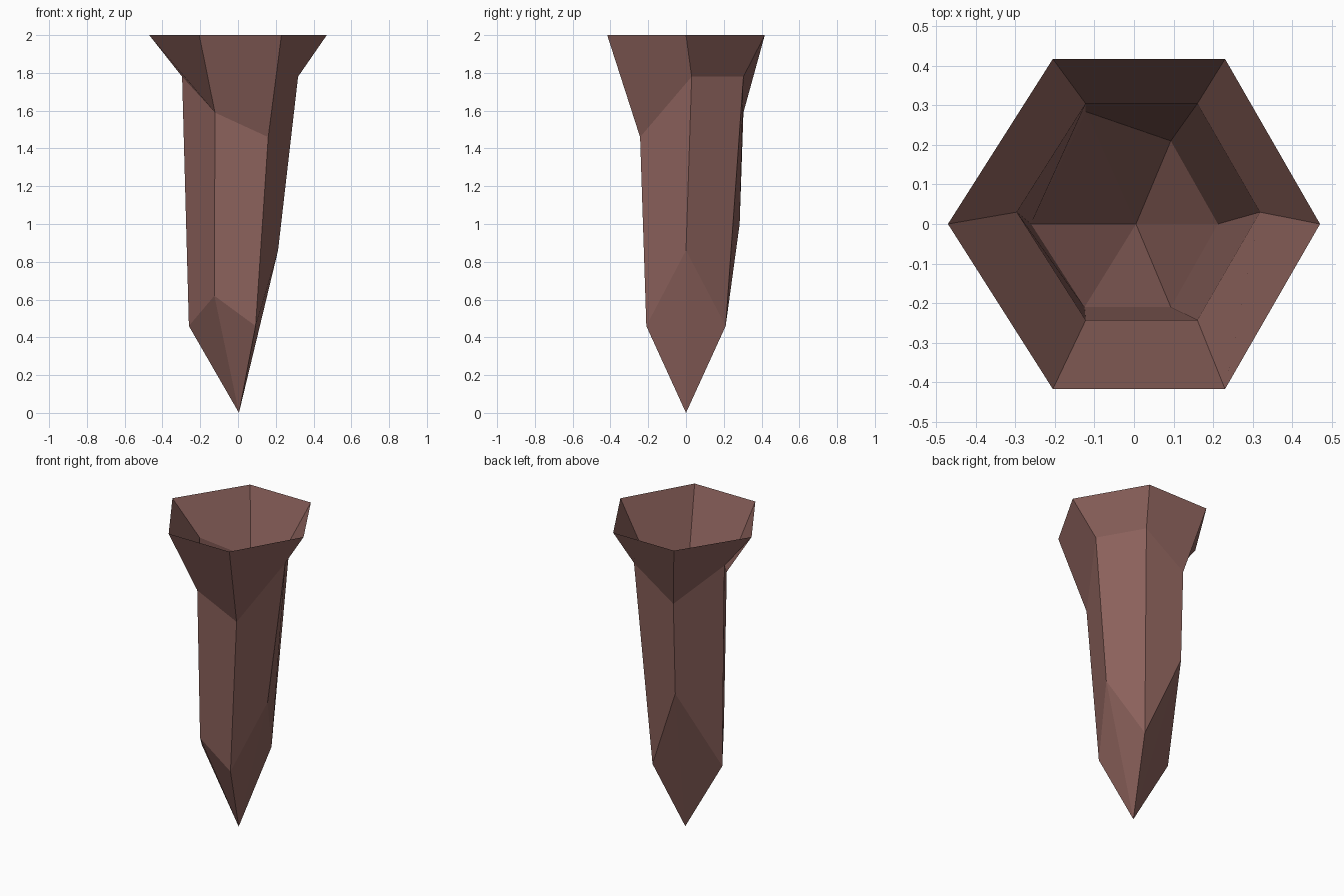
import bpy, bmesh

if "Cube" in bpy.data.objects:
    bpy.data.objects.remove(bpy.data.objects["Cube"])

# One flat brown for the whole rock spike
brown = bpy.data.materials.new("brown_rock")
brown.diffuse_color = (0.27, 0.125, 0.11, 1)
brown.use_nodes = True
brown.node_tree.nodes["Principled BSDF"].inputs["Base Color"].default_value = brown.diffuse_color

# Hexagonal rings, corners ordered: left, front left, front right, right, back right, back left
rim = [(-.47, 0, 2), (-.205, -.417, 2), (.23, -.417, 2),
       (.47, 0, 2), (.23, .417, 2), (-.205, .417, 2)]
neck = [(-.296, .03, 1.78), (-.122, -.243, 1.59), (.16, -.243, 1.46),
        (.318, .03, 1.78), (.16, .304, 1.78), (-.122, .304, 1.59)]
shaft = [(-.26, 0, .46), (-.125, -.21, .62), (.093, -.21, .46),
         (.212, 0, .86), (.093, .21, .46), (-.122, .284, 1.0)]

bm = bmesh.new()
rings = [[bm.verts.new(p) for p in ring] for ring in (rim, neck, shaft)]
tip = bm.verts.new((.005, 0, 0))

# Flared collar and shaft: bridge each ring to the next, open at the top
for upper, lower in zip(rings, rings[1:]):
    for i in range(6):
        j = (i + 1) % 6
        bm.faces.new((upper[i], lower[i], lower[j], upper[j]))

# Pointed end
for i in range(6):
    bm.faces.new((rings[-1][i], tip, rings[-1][(i + 1) % 6]))

mesh = bpy.data.meshes.new("rock_spike")
bm.to_mesh(mesh)
bm.free()
mesh.materials.append(brown)
spike = bpy.data.objects.new("rock_spike", mesh)
bpy.context.collection.objects.link(spike)
